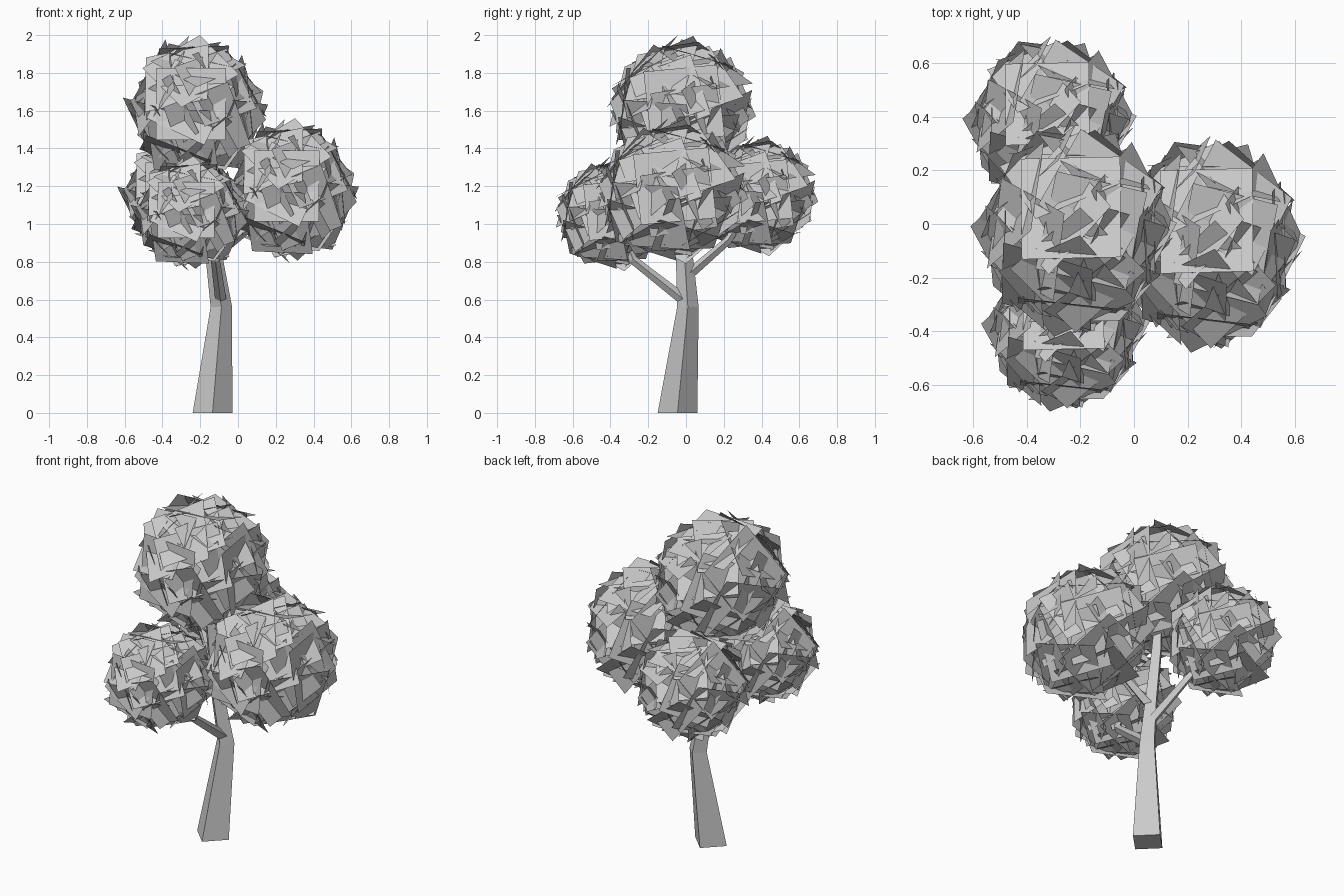
import bpy, math, random
from mathutils import Vector, Matrix

if "Cube" in bpy.data.objects:
    bpy.data.objects.remove(bpy.data.objects["Cube"])

random.seed(7)


def add_object(name, mesh):
    obj = bpy.data.objects.new(name, mesh)
    bpy.context.collection.objects.link(obj)
    return obj


def limb(name, path, level=False):
    """Four-sided tapering limb through (x, y, z, radius) points."""
    pts = [Vector(p[:3]) for p in path]
    verts, faces = [], []
    for i, p in enumerate(pts):
        d = pts[min(i + 1, len(pts) - 1)] - pts[max(i - 1, 0)]
        turn = Matrix.Identity(3)
        if not level:
            turn = Vector((0, 0, 1)).rotation_difference(d).to_matrix()
        for k in range(4):
            a = k * math.pi / 2
            verts.append(p + turn @ Vector((math.cos(a), math.sin(a), 0)) * path[i][3])
    for i in range(len(pts) - 1):
        for k in range(4):
            a, b = 4 * i + k, 4 * i + (k + 1) % 4
            faces.append((a, b, b + 4, a + 4))
    n = len(verts)
    faces += [(3, 2, 1, 0), (n - 4, n - 3, n - 2, n - 1)]
    mesh = bpy.data.meshes.new(name)
    mesh.from_pydata(verts, [], faces)
    return add_object(name, mesh)


def leaf_ball(cards=36):
    """Ball of large flat overlapping leaf cards, fitted to a unit box."""
    verts, faces = [], []

    def card(n, tilt, spin, size, dist):
        m = (n + tilt).normalized()
        side = Vector((0, 0, 1)).cross(m)
        u = side.normalized() if side.length > 0.05 else Vector((1, 0, 0))
        u = (u - m * u.dot(m)).normalized()
        u.rotate(Matrix.Rotation(spin, 3, m))
        v, c, b = m.cross(u), n * dist, len(verts)
        verts.extend(c + u * sx * size + v * sy * size
                     for sx, sy in ((-1, -1), (1, -1), (1, 1), (-1, 1)))
        faces.append((b, b + 1, b + 2, b + 3))

    # distinct large cards: top, front, upper front, right side
    for n, spin in (((-0.05, 0.3, 1), math.pi - 0.15), ((-0.1, -1, 0.1), 0.0),
                    ((-0.1, -0.7, 0.7), 0.7), ((1, 0.05, 0.1), 0.1)):
        card(Vector(n).normalized(), Vector(), spin, 0.6, 0.9)
    # even spread of slightly tilted cards over the sphere
    for i in range(cards):
        z = 1 - 2 * (i + 0.5) / cards
        a = i * math.pi * (3 - math.sqrt(5))
        r = math.sqrt(1 - z * z)
        tilt = Vector([random.uniform(-0.13, 0.13) for _ in range(3)])
        card(Vector((r * math.cos(a), r * math.sin(a), z)), tilt,
             random.uniform(0, math.pi), random.uniform(0.54, 0.6),
             random.uniform(0.85, 0.89))
    lo = [min(p[k] for p in verts) for k in range(3)]
    hi = [max(p[k] for p in verts) for k in range(3)]
    verts = [[(p[k] - lo[k]) / (hi[k] - lo[k]) - 0.5 for k in range(3)] for p in verts]
    mesh = bpy.data.meshes.new("leaf_cards")
    mesh.from_pydata(verts, [], faces)
    return mesh


# Trunk, bending into the top of the crown
limb("trunk", [(-0.135, -0.045, 0, 0.105), (-0.088, 0.01, 0.56, 0.057),
               (-0.13, -0.01, 0.85, 0.044), (-0.17, -0.01, 1.2, 0.035),
               (-0.2, -0.02, 1.55, 0.02)], level=True)

# Branches, one for each side cluster
limb("front_branch", [(-0.09, 0.0, 0.59, 0.03), (-0.12, -0.28, 0.81, 0.024),
                      (-0.22, -0.36, 1.05, 0.014)])
limb("back_branch", [(-0.11, 0.0, 0.72, 0.028), (-0.18, 0.22, 0.91, 0.022),
                     (-0.29, 0.36, 1.12, 0.014)])
limb("right_branch", [(-0.13, -0.01, 0.83, 0.03), (0.06, -0.03, 0.98, 0.022),
                      (0.25, -0.06, 1.17, 0.014)])

# Leaf clusters share one mesh: lower and upper corner of each box
ball = leaf_ball()
clusters = {
    "top_leaves": ((-0.61, -0.42, 1.22), (0.16, 0.37, 2.0)),
    "right_leaves": ((-0.08, -0.48, 0.79), (0.64, 0.33, 1.56)),
    "front_leaves": ((-0.57, -0.70, 0.75), (0.06, -0.07, 1.36)),
    "back_leaves": ((-0.64, 0.06, 0.83), (0.01, 0.70, 1.47)),
}
for name, (lo, hi) in clusters.items():
    lo, hi = Vector(lo), Vector(hi)
    obj = add_object(name, ball)
    obj.location = (lo + hi) / 2
    obj.scale = hi - lo
